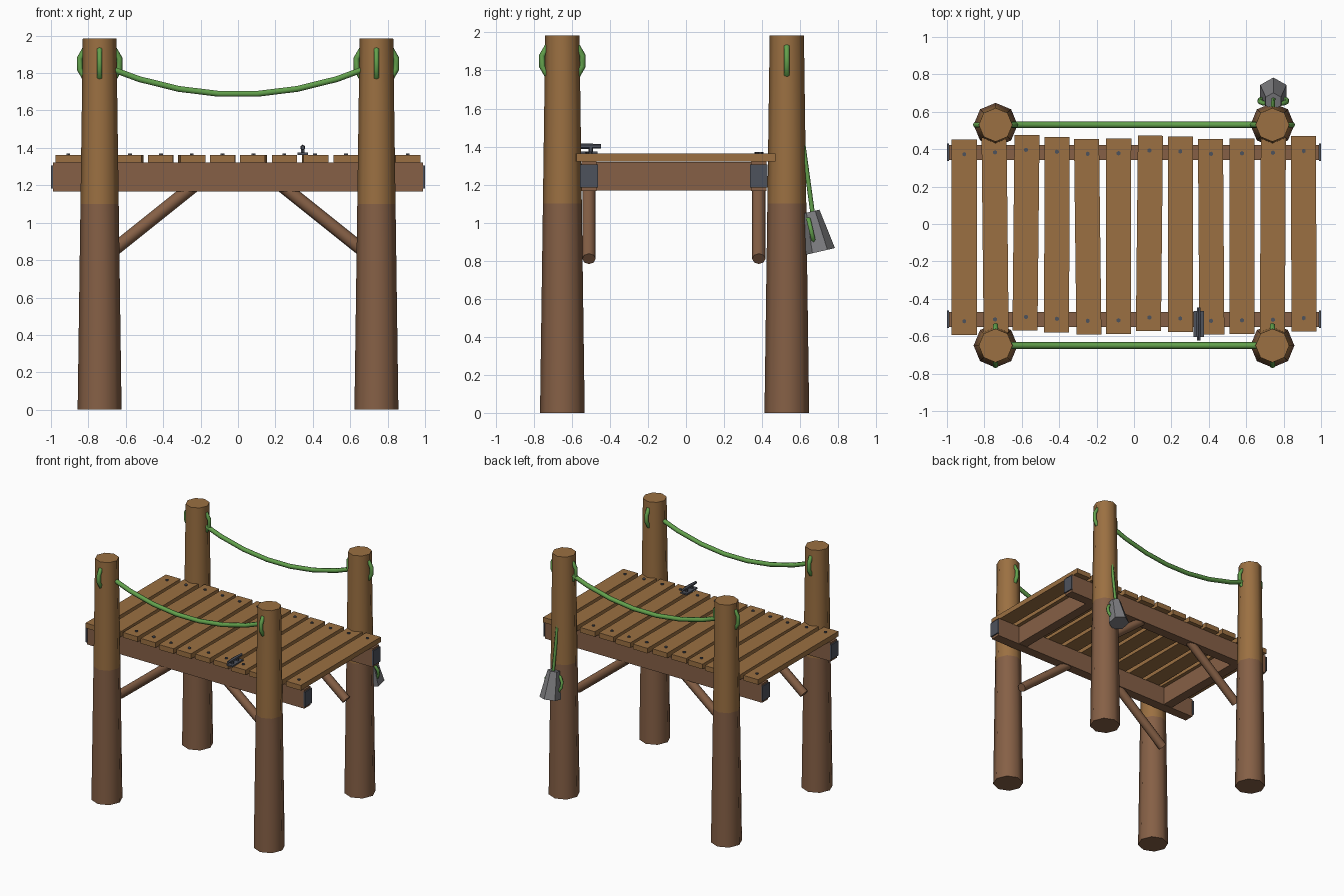
import bpy, bmesh, math
from mathutils import Matrix, Vector

if "Cube" in bpy.data.objects:
    bpy.data.objects.remove(bpy.data.objects["Cube"])


def material(name, rgb):
    m = bpy.data.materials.new(name)
    m.diffuse_color = (*rgb, 1)
    m.use_nodes = True
    m.node_tree.nodes["Principled BSDF"].inputs["Base Color"].default_value = m.diffuse_color
    return m


WOOD = material("light wood", (0.328, 0.162, 0.054))
WET = material("dark wood", (0.238, 0.117, 0.061))
ROPE = material("green rope", (0.122, 0.352, 0.072))
IRON = material("dark iron", (0.076, 0.084, 0.107))
TIN = material("grey tin", (0.205, 0.205, 0.216))


def finish(name, bm, *mats, smooth=None):
    bmesh.ops.recalc_face_normals(bm, faces=bm.faces)
    me = bpy.data.meshes.new(name)
    bm.to_mesh(me)
    bm.free()
    ob = bpy.data.objects.new(name, me)
    bpy.context.collection.objects.link(ob)
    for m in mats:
        me.materials.append(m)
    if smooth:
        bpy.ops.object.select_all(action='DESELECT')
        ob.select_set(True)
        bpy.context.view_layer.objects.active = ob
        bpy.ops.object.shade_smooth_by_angle(angle=math.radians(smooth))
    return ob


def box(name, centre, size, mat, turn=0):
    bm = bmesh.new()
    bmesh.ops.create_cube(bm, size=1, matrix=Matrix.Translation(centre)
                          @ Matrix.Rotation(turn, 4, 'Z') @ Matrix.Diagonal((*size, 1)))
    return finish(name, bm, mat)


def rod(name, a, b, r1, r2, sides, mat, smooth=None):
    a, b = Vector(a), Vector(b)
    bm = bmesh.new()
    q = (b - a).to_track_quat('Z', 'Y').to_matrix().to_4x4()
    bmesh.ops.create_cone(bm, cap_ends=True, segments=sides, radius1=r1, radius2=r2,
                          depth=(b - a).length, matrix=Matrix.Translation((a + b) / 2) @ q)
    return finish(name, bm, mat, smooth=smooth)


def ring(name, centre, rot, major, minor, n=12, m=6):
    """Rope loop lying in the local xy plane."""
    bm = bmesh.new()
    rows = []
    for i in range(n):
        u = (i + 0.5) * math.tau / n
        row = []
        for j in range(m):
            v = j * math.tau / m
            d = major + minor * math.cos(v)
            row.append(bm.verts.new((d * math.cos(u), d * math.sin(u), minor * math.sin(v))))
        rows.append(row)
    for i in range(n):
        for j in range(m):
            k, l = (i + 1) % n, (j + 1) % m
            bm.faces.new((rows[i][j], rows[k][j], rows[k][l], rows[i][l]))
    bmesh.ops.transform(bm, matrix=Matrix.Translation(centre) @ rot, verts=bm.verts)
    return finish(name, bm, ROPE, smooth=65)


def rope(name, y):
    """Sagging hand rope between two posts, swept in the xz plane."""
    bm = bmesh.new()
    n, m, r = 7, 6, 0.018
    rows = []
    for i in range(n + 1):
        t = -1 + 2 * i / n
        slope = math.atan(2 * 0.16 * t / 0.74)
        row = []
        for j in range(m):
            v = j * math.tau / m
            c, s = r * math.cos(v), r * math.sin(v)
            row.append(bm.verts.new((0.74 * t - s * math.sin(slope), y + c,
                                     1.686 + 0.16 * t * t + s * math.cos(slope))))
        rows.append(row)
    for a, b in zip(rows, rows[1:]):
        for j in range(m):
            bm.faces.new((a[j], b[j], b[(j + 1) % m], a[(j + 1) % m]))
    bm.faces.new(rows[0])
    bm.faces.new(rows[-1])
    return finish(name, bm, ROPE, smooth=65)


def post(name, x, y):
    """Tapered post, dark below the water line and light above."""
    bm = bmesh.new()
    h, split = 1.985, 1.1
    bmesh.ops.create_cone(bm, cap_ends=True, segments=8, radius1=0.1175, radius2=0.09,
                          depth=h, matrix=Matrix.Translation((x, y, h / 2)))
    bmesh.ops.bisect_plane(bm, geom=bm.verts[:] + bm.edges[:] + bm.faces[:],
                           plane_co=(0, 0, split), plane_no=(0, 0, 1))
    for f in bm.faces:
        f.material_index = 1 if f.calc_center_median().z < split else 0
    return finish(name, bm, WOOD, WET, smooth=50)


FRONT, BACK = -0.65, 0.53
BEAM = {"front": -0.51, "back": 0.383}

# Posts with rope loops, hand ropes
for side, y in (("front", FRONT), ("back", BACK)):
    rot = Matrix.Rotation(math.pi / 2, 4, 'Y' if side == "front" else 'X')
    for hand, x in (("left", -0.74), ("right", 0.74)):
        post(f"{side}_{hand}_post", x, y)
        ring(f"{side}_{hand}_rope_loop", (x, y, 1.85), rot, 0.11, 0.016)
    rope(f"{side}_hand_rope", y)

# Long beams with iron end plates and diagonal braces
for side, y in BEAM.items():
    box(f"{side}_beam", (0, y, 1.243), (1.98, 0.08, 0.155), WET)
    for hand, s in (("left", -1), ("right", 1)):
        box(f"{side}_{hand}_end_plate", (s * 0.994, y, 1.245), (0.012, 0.093, 0.122), IRON)
        rod(f"{side}_{hand}_brace", (s * 0.72, y, 0.81), (s * 0.2, y, 1.226),
            0.035, 0.035, 8, WET, smooth=50)

# Cross beams between the long beams
for hand, s in (("left", -1), ("right", 1)):
    box(f"{hand}_cross_beam", (s * 0.74, -0.0635, 1.243), (0.08, 0.83, 0.15), WET)

# Deck planks, slightly uneven, with two nails each
shift = (-0.07, -0.06, -0.047, -0.057, -0.068, -0.065, -0.05, -0.055, -0.068, -0.065, -0.062, -0.053)
lean = (0, 0.6, -0.6, -0.2, 0.7, -0.1, -0.6, 0, 0.4, 0, -0.3, 0.1)
for i in range(12):
    x = (i - 5.5) * 0.165
    box(f"plank_{i + 1}", (x, shift[i], 1.342), (0.134, 1.045, 0.042), WOOD,
        math.radians(lean[i]))
    for side, y in BEAM.items():
        ny = y + shift[i] + 0.06
        rod(f"{side}_nail_{i + 1}", (x, ny, 1.355), (x, ny, 1.371), 0.012, 0.012, 6, IRON)

# Mooring cleat on the deck
cx, cy = 0.346, -0.535
box("cleat_base", (cx, cy, 1.368), (0.056, 0.14, 0.012), IRON)
for k, s in (("front", -1), ("back", 1)):
    rod(f"cleat_{k}_leg", (cx, cy + s * 0.035, 1.365), (cx, cy + s * 0.035, 1.402),
        0.012, 0.012, 6, IRON)
    rod(f"cleat_{k}_horn", (cx, cy, 1.402), (cx, cy + s * 0.088, 1.402), 0.015, 0.011, 6, IRON)

# Tin bucket hanging upside down behind the back right post
tilt = Matrix.Rotation(math.radians(13), 4, 'X')
bm = bmesh.new()
bmesh.ops.create_cone(bm, cap_ends=True, segments=6, radius1=0.081, radius2=0.047, depth=0.215,
                      matrix=Matrix.Translation((0.745, 0.68, 0.953)) @ tilt)
finish("bucket", bm, TIN)
ring("bucket_handle", (0.745, 0.658, 0.958), tilt @ Matrix.Rotation(math.pi / 2, 4, 'X'),
     0.075, 0.013)
rod("bucket_rope", (0.74, 0.597, 1.55), (0.745, 0.667, 1.04), 0.012, 0.012, 6, ROPE, smooth=65)
